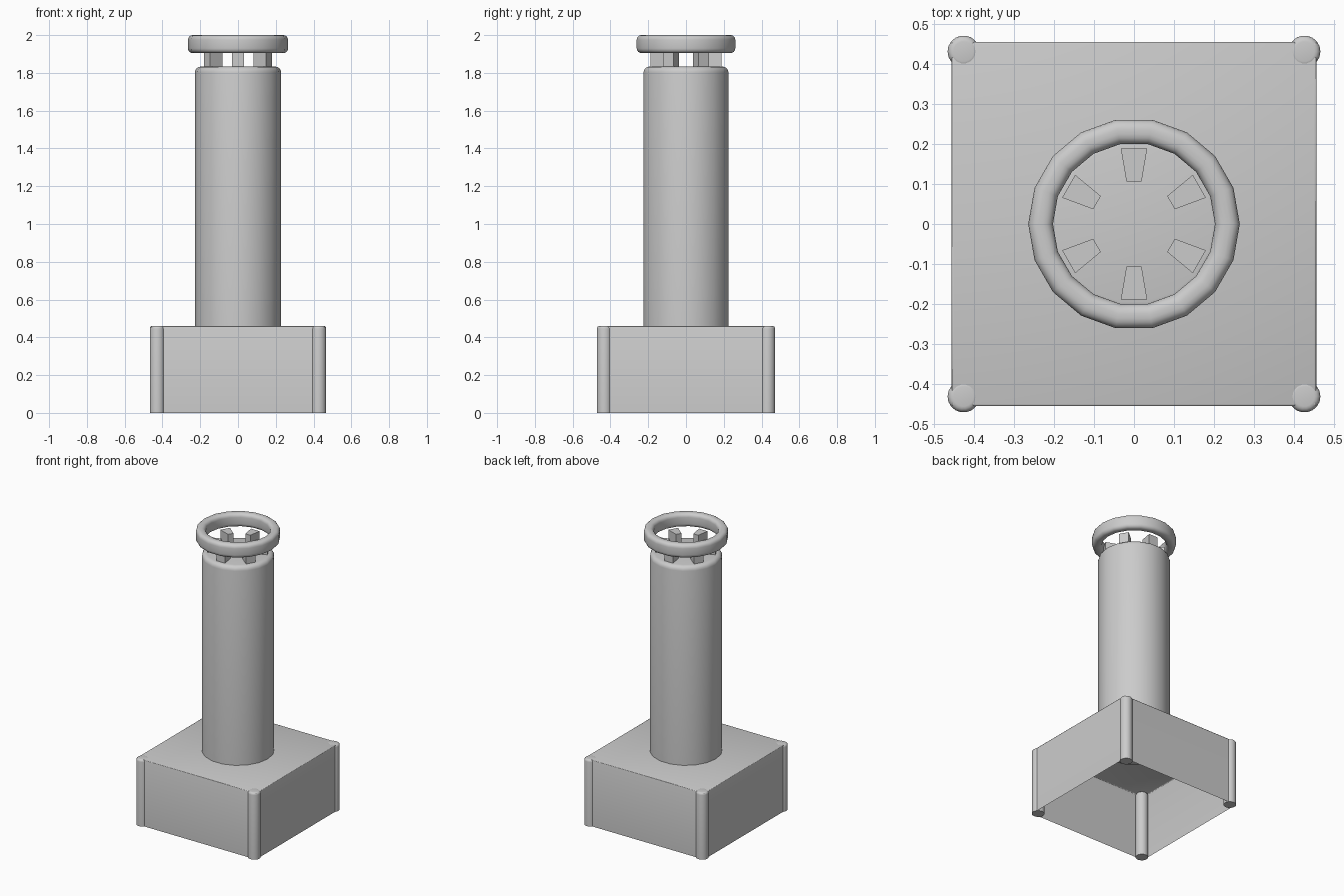
import bpy, bmesh, math

if "Cube" in bpy.data.objects:
    bpy.data.objects.remove(bpy.data.objects["Cube"])


def finish(name, bm, smooth=True):
    bmesh.ops.recalc_face_normals(bm, faces=bm.faces)
    mesh = bpy.data.meshes.new(name)
    bm.to_mesh(mesh)
    bm.free()
    ob = bpy.data.objects.new(name, mesh)
    bpy.context.collection.objects.link(ob)
    if smooth:
        bpy.ops.object.select_all(action='DESELECT')
        ob.select_set(True)
        bpy.context.view_layer.objects.active = ob
        bpy.ops.object.shade_smooth_by_angle(angle=math.radians(50))
    return ob


def lathe(name, profile, sides, center=(0, 0), closed=False):
    """Revolve (radius, z) points; open profiles get end caps."""
    bm = bmesh.new()
    rings = [[bm.verts.new((center[0] + r * math.cos(2 * math.pi * i / sides),
                            center[1] + r * math.sin(2 * math.pi * i / sides), z))
              for i in range(sides)] for r, z in profile]
    pairs = list(zip(rings, rings[1:]))
    if closed:
        pairs.append((rings[-1], rings[0]))
    else:
        bm.faces.new(rings[0])
        bm.faces.new(rings[-1])
    for a, b in pairs:
        for i in range(sides):
            j = (i + 1) % sides
            bm.faces.new((a[i], a[j], b[j], b[i]))
    return finish(name, bm)


def arc(cr, cz, rad, start, end, steps=4):
    """Quarter-round points for a profile."""
    angles = [math.radians(start + (end - start) * k / steps) for k in range(steps + 1)]
    return [(cr + rad * math.cos(a), cz + rad * math.sin(a)) for a in angles]


# Base: thin box shell, open underneath, with softened top edge
bm = bmesh.new()
bmesh.ops.create_cube(bm, size=1)
for v in bm.verts:
    v.co = (v.co.x * 0.914, v.co.y * 0.912, (v.co.z + 0.5) * 0.46)
bmesh.ops.delete(bm, geom=[f for f in bm.faces if f.normal.z < -0.9], context='FACES_ONLY')
top_edges = [e for e in bm.edges if all(v.co.z > 0.4 for v in e.verts)]
bmesh.ops.bevel(bm, geom=top_edges, offset=0.005, segments=2, profile=0.5, affect='EDGES')
finish("base_box", bm)

# Rounded corner posts
for sx, side in ((-1, "left"), (1, "right")):
    for sy, end in ((-1, "front"), (1, "back")):
        lathe(f"{end}_{side}_post",
              [(0.04, 0)] + arc(0.025, 0.446, 0.015, 0, 90),
              18, (sx * 0.427, sy * 0.432))

# Chimney column with rounded top rim
lathe("column", [(0.228, 0.455)] + arc(0.198, 1.803, 0.03, 0, 90), 18)

# Wedge-shaped supports under the ring
for k in range(6):
    a = math.radians(30 + 60 * k)
    bm = bmesh.new()
    layers = []
    for z in (1.82, 1.91):
        layers.append([bm.verts.new((r * math.cos(a) - w * math.sin(a),
                                     r * math.sin(a) + w * math.cos(a), z))
                       for r, w in ((0.107, -0.019), (0.189, -0.033), (0.189, 0.033), (0.107, 0.019))])
    lo, hi = layers
    bm.faces.new(lo)
    bm.faces.new(hi)
    for i in range(4):
        j = (i + 1) % 4
        bm.faces.new((lo[i], lo[j], hi[j], hi[i]))
    finish(f"ring_support_{k + 1}", bm, smooth=False)

# Top ring with rounded rectangular section
b = 0.025
ring = (arc(0.265 - b, 1.905 + b, b, -90, 0) + arc(0.265 - b, 2.0 - b, b, 0, 90)
        + arc(0.203 + b, 2.0 - b, b, 90, 180) + arc(0.203 + b, 1.905 + b, b, 180, 270))
lathe("top_ring", ring, 18, closed=True)
